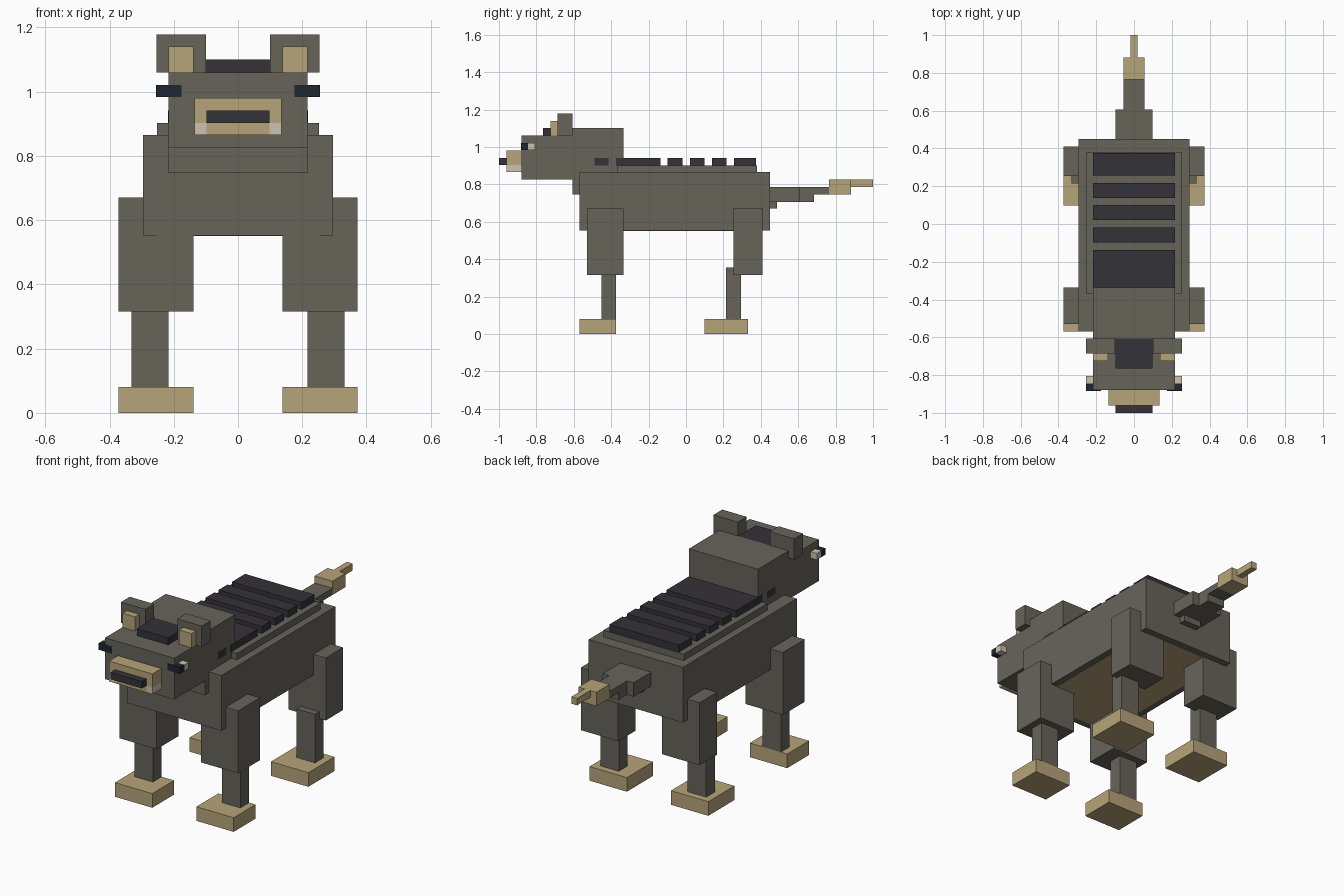
import bpy


def mat(name, rgb):
    m = bpy.data.materials.new(name)
    m.diffuse_color = (*rgb, 1)
    return m


GREY = mat("fur_grey", (0.135, 0.127, 0.102))
TAN = mat("fur_tan", (0.47, 0.37, 0.195))
BLACK = mat("fur_black", (0.034, 0.032, 0.040))
WHITE = mat("white", (0.61, 0.55, 0.43))
EYE = mat("eye_dark", (0.012, 0.020, 0.030))


def box(name, x, y, z, m):
    """Box from (min, max) ranges on each axis."""
    bpy.ops.mesh.primitive_cube_add(size=1)
    o = bpy.context.object
    o.name = name
    for v in o.data.vertices:
        v.co = [(r[0] + r[1]) / 2 + c * (r[1] - r[0]) for r, c in zip((x, y, z), v.co)]
    o.data.materials.append(m)
    return o


def mid(name, half, y, z, m):
    """Box centred on x = 0."""
    return box(name, (-half, half), y, z, m)


def pair(name, x, y, z, m):
    """Mirrored left and right boxes."""
    box(name + "_left", x, y, z, m)
    box(name + "_right", (-x[1], -x[0]), y, z, m)


# Body, belly and back
mid("body", 0.295, (-0.57, 0.45), (0.552, 0.865), GREY)
mid("belly", 0.257, (-0.53, 0.41), (0.55, 0.56), TAN)
mid("back_ridge", 0.252, (-0.37, 0.38), (0.865, 0.902), GREY)
for i, y in enumerate([(-0.49, -0.415), (-0.375, -0.137), (-0.098, -0.018),
                       (0.022, 0.1), (0.138, 0.217), (0.257, 0.375)]):
    mid(f"back_stripe_{i + 1}", 0.218, y, (0.902, 0.942), BLACK)

# Neck and head
mid("neck", 0.217, (-0.607, -0.335), (0.747, 1.10), GREY)
mid("head", 0.217, (-0.88, -0.607), (0.826, 1.06), GREY)
mid("forehead_patch", 0.098, (-0.765, -0.607), (1.06, 1.10), BLACK)
mid("snout", 0.136, (-0.96, -0.88), (0.903, 0.98), TAN)
mid("chin", 0.098, (-0.96, -0.88), (0.865, 0.903), TAN)
mid("nose", 0.098, (-1.0, -0.96), (0.903, 0.942), BLACK)
pair("tooth", (0.098, 0.136), (-0.96, -0.88), (0.865, 0.903), WHITE)
pair("ear", (0.10, 0.253), (-0.686, -0.607), (1.06, 1.178), GREY)
pair("inner_ear", (0.138, 0.216), (-0.725, -0.686), (1.06, 1.14), TAN)
pair("pupil", (0.176, 0.255), (-0.883, -0.845), (0.983, 1.02), EYE)
pair("eye_white", (0.200, 0.255), (-0.845, -0.806), (0.983, 1.02), WHITE)

# Legs: upper y, lower y, lower top z, foot y
for name, up, low, top, foot in [
        ("front", (-0.53, -0.335), (-0.453, -0.374), 0.33, (-0.57, -0.374)),
        ("back", (0.254, 0.41), (0.215, 0.293), 0.355, (0.098, 0.332))]:
    pair(name + "_upper_leg", (0.138, 0.372), up, (0.316, 0.67), GREY)
    pair(name + "_lower_leg", (0.216, 0.332), low, (0.08, top), GREY)
    pair(name + "_foot", (0.138, 0.372), foot, (0, 0.08), TAN)

# Tail
mid("tail_root", 0.056, (0.45, 0.487), (0.67, 0.706), GREY)
mid("tail_base", 0.097, (0.45, 0.607), (0.706, 0.785), GREY)
mid("tail_middle_lower", 0.056, (0.607, 0.685), (0.706, 0.747), GREY)
mid("tail_middle", 0.056, (0.607, 0.765), (0.747, 0.785), GREY)
mid("tail_end", 0.056, (0.765, 0.882), (0.747, 0.825), TAN)
mid("tail_tip", 0.018, (0.882, 1.0), (0.786, 0.825), TAN)
